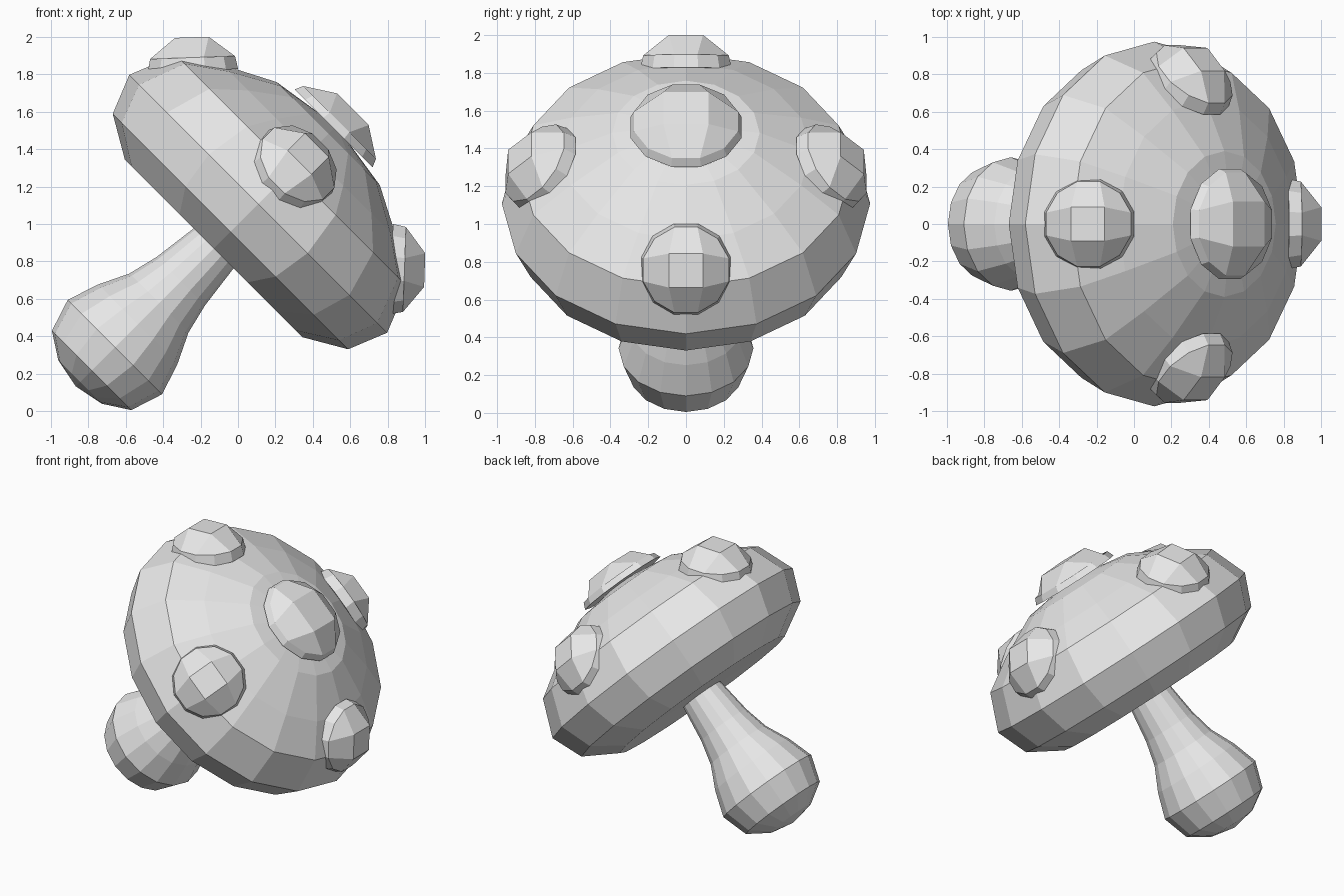
import bpy, bmesh, math
from mathutils import Matrix, Vector

cube = bpy.data.objects.get("Cube")
if cube:
    bpy.data.objects.remove(cube, do_unlink=True)

# One plain grey for every part
grey = bpy.data.materials.new("plain_grey")
grey.use_nodes = True
grey.diffuse_color = (0.8, 0.8, 0.8, 1)
grey.node_tree.nodes["Principled BSDF"].inputs["Base Color"].default_value = (0.8, 0.8, 0.8, 1)

# The mushroom is built upright, then leans 45 degrees towards +x
LEAN = Matrix.Translation((-0.5, 0, 0.5)) @ Matrix.Rotation(math.radians(45), 4, 'Y')
SIDES = 16


def finish(bm, name, placement=Matrix.Identity(4)):
    """Turn a bmesh into a leaning, flat-shaded object."""
    bmesh.ops.recalc_face_normals(bm, faces=bm.faces)
    bm.transform(LEAN @ placement)
    mesh = bpy.data.meshes.new(name)
    bm.to_mesh(mesh)
    bm.free()
    mesh.materials.append(grey)
    obj = bpy.data.objects.new(name, mesh)
    bpy.context.collection.objects.link(obj)
    return obj


def lathe(name, profile):
    """Revolve (radius, height) points; the ends lie on the axis."""
    bm = bmesh.new()
    verts = [bm.verts.new((r, 0, z)) for r, z in profile]
    edges = [bm.edges.new(pair) for pair in zip(verts, verts[1:])]
    bmesh.ops.spin(bm, geom=verts + edges, cent=(0, 0, 0), axis=(0, 0, 1),
                   angle=math.tau, steps=SIDES, use_duplicate=False)
    bmesh.ops.remove_doubles(bm, verts=bm.verts, dist=1e-4)
    return finish(bm, name)


def spot(name, placement, radius, lip_radius, lip, half, height):
    """Twelve-sided dome with a 3 x 3 quad top and a short skirt."""
    bm = bmesh.new()

    def ring(r, z):
        return [bm.verts.new((r * math.cos(a), r * math.sin(a), z))
                for a in (math.radians(15 + 30 * i) for i in range(12))]

    base, rim = ring(radius, 0), ring(lip_radius, lip)
    top = [bm.verts.new((sx * half, sy * half, height))
           for sx, sy in ((1, 1), (-1, 1), (-1, -1), (1, -1))]
    for i in range(12):
        j = (i + 1) % 12
        bm.faces.new((base[i], base[j], rim[j], rim[i]))
    for k in range(4):
        i = 3 * k
        # corner quad, then the side quad that follows it
        bm.faces.new((rim[i], rim[i + 1], rim[i + 2], top[k]))
        bm.faces.new((rim[i + 2], rim[(i + 3) % 12], top[(k + 1) % 4], top[k]))
    bm.faces.new(top)
    bm.faces.new(list(reversed(base)))
    return finish(bm, name, placement)


# Stem with a bulbous foot
lathe("stem", [(0, -0.52), (0.165, -0.487), (0.30, -0.40), (0.357, -0.223),
               (0.30, -0.05), (0.223, 0.11), (0.183, 0.275), (0.15, 0.53),
               (0.14, 0.62), (0, 0.62)])

# Cap with a flat underside
lathe("cap", [(0, 0.525), (0.67, 0.522), (0.89, 0.65), (0.975, 0.86),
              (0.875, 1.11), (0.66, 1.25), (0.39, 1.39), (0, 1.45)])

# Large spot on the crown
spot("crown_spot", Matrix.Translation((0, 0, 1.43)), 0.305, 0.285, 0.045, 0.12, 0.145)

# Four spots around the cap
for i, side in enumerate(("right_low", "back", "left_high", "front")):
    place = (Matrix.Rotation(i * math.pi / 2, 4, 'Z')
             @ Matrix.Translation((0.75, 0, 1.117))
             @ Matrix.Rotation(math.radians(47), 4, 'Y'))
    spot(side + "_spot", place, 0.25, 0.235, 0.07, 0.09, 0.178)
